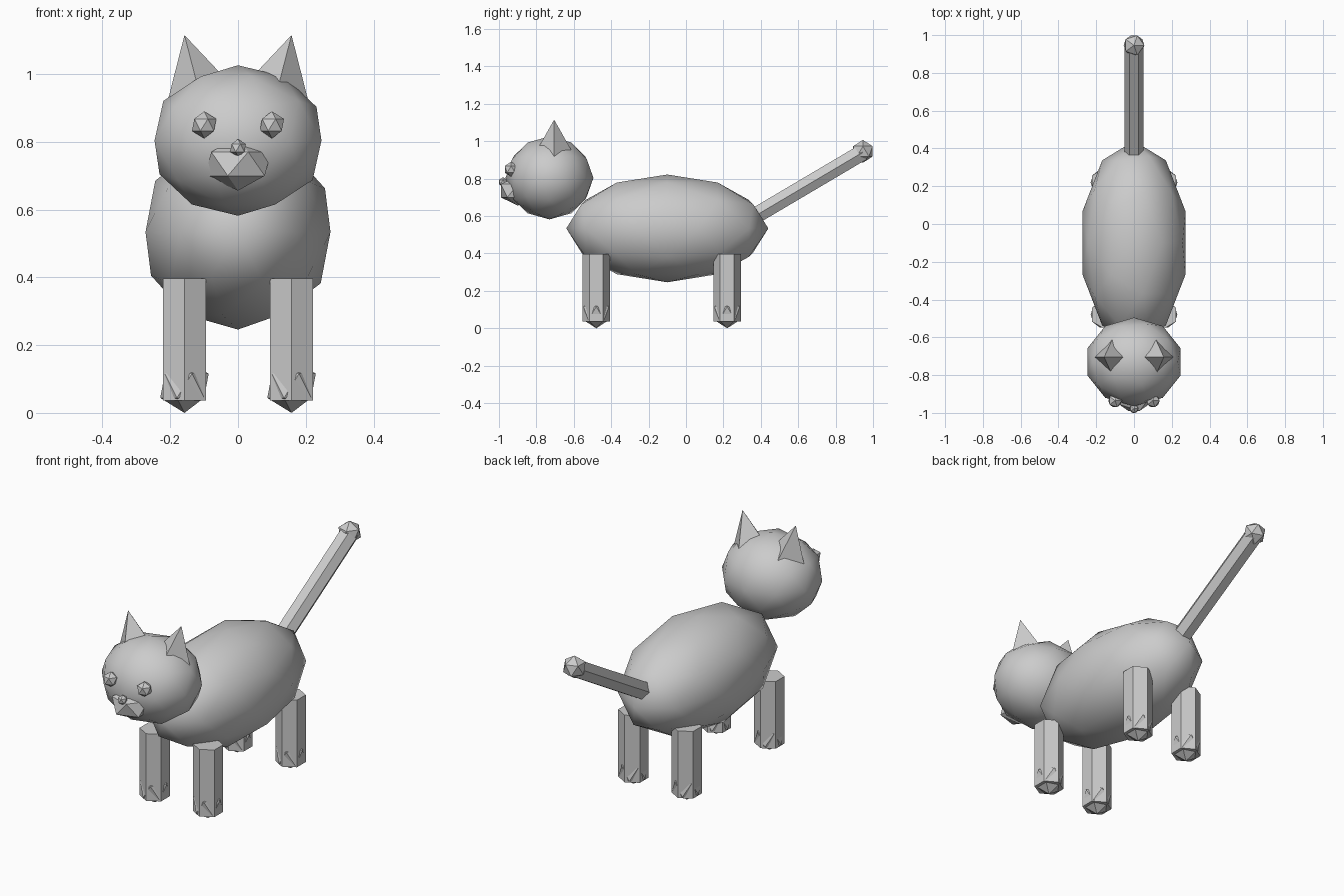
import bpy
from math import radians
from mathutils import Vector

if "Cube" in bpy.data.objects:
    bpy.data.objects.remove(bpy.data.objects["Cube"])


def ico(name, loc, size, subdiv=1, smooth=False):
    """Icosphere blob with per-axis radii."""
    bpy.ops.mesh.primitive_ico_sphere_add(subdivisions=subdiv, radius=1, location=loc)
    ob = bpy.context.object
    ob.name = name
    ob.scale = size
    bpy.ops.object.transform_apply(location=False, rotation=False, scale=True)
    if smooth:
        bpy.ops.object.shade_smooth()
    return ob


def hex_bar(name, start, end, radius, roll=0.0):
    """Six-sided bar between two points."""
    start, end = Vector(start), Vector(end)
    bpy.ops.mesh.primitive_cylinder_add(vertices=6, radius=radius, depth=(end - start).length)
    ob = bpy.context.object
    ob.name = name
    ob.rotation_euler.z = roll
    bpy.ops.object.transform_apply(location=False, rotation=True, scale=False)
    # lean from vertical towards +y
    d = end - start
    ob.rotation_euler.x = -Vector((0, 0, 1)).angle(d)
    ob.location = (start + end) / 2
    return ob


# Body and head
ico("body", (0, -0.10, 0.534), (0.287, 0.54, 0.288), 2, True)
ico("head", (0, -0.73, 0.804), (0.259, 0.235, 0.222), 2, True)

# Face
ico("muzzle", (0, -0.90, 0.735), (0.109, 0.105, 0.079))
ico("nose", (0, -0.978, 0.782), (0.026, 0.026, 0.026))

for side, label in ((-1, "left"), (1, "right")):
    ico("eye_" + label, (side * 0.10, -0.935, 0.85), (0.04, 0.04, 0.04))

    # Ear: four-sided spike leaning outwards, placed by its tip
    height, tilt = 0.20, side * radians(14.5)
    bpy.ops.mesh.primitive_cone_add(vertices=4, radius1=0.11, radius2=0, depth=height)
    ear = bpy.context.object
    ear.name = "ear_" + label
    ear.rotation_euler.y = tilt
    axis = ear.rotation_euler.to_matrix() @ Vector((0, 0, 1))
    ear.location = Vector((side * 0.158, -0.705, 1.115)) - axis * height / 2

    # Legs and paws
    for y, end in ((-0.48, "front"), (0.22, "back")):
        x = side * 0.158
        hex_bar(f"{end}_leg_{label}", (x, y, 0.036), (x, y, 0.396), 0.074)
        ico(f"{end}_paw_{label}", (x, y, 0.08), (0.08, 0.08, 0.08))

# Tail
hex_bar("tail", (0, 0.38, 0.607), (0, 0.945, 0.941), 0.05, radians(90))
ico("tail_tip", (0, 0.946, 0.946), (0.061, 0.061, 0.061))
